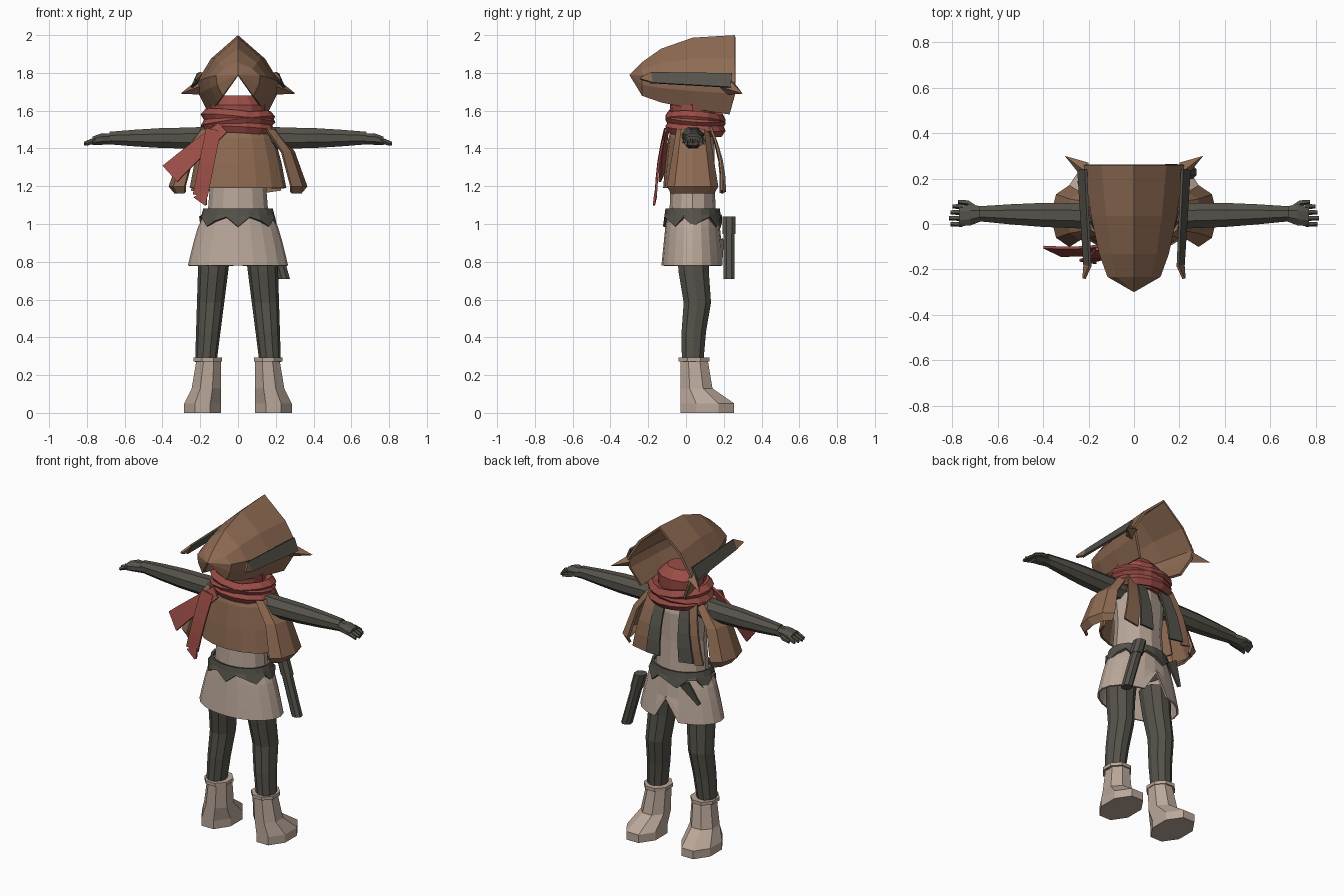
import bpy, bmesh
from math import sin, cos, pi, sqrt, radians
from mathutils import Vector

cube = bpy.data.objects.get("Cube")
if cube:
    bpy.data.objects.remove(cube)


def material(name, red, green, blue):
    mat = bpy.data.materials.new(name)
    mat.use_nodes = True
    color = (red, green, blue, 1)
    mat.diffuse_color = color
    mat.node_tree.nodes["Principled BSDF"].inputs["Base Color"].default_value = color
    return mat


BROWN = material("leather brown", .27, .145, .085)
BEIGE = material("linen beige", .49, .385, .32)
GREY = material("charcoal cloth", .09, .085, .068)
RED = material("scarf red", .33, .075, .062)
BODY_Y = .035
STEPS = (0, .25, .5, .75, 1)


def loft(name, mat, rows, closed=True, thickness=0, side=1, offset=0):
    """Bridge equal-length rows; closed rows get caps unless thickened. Side -1 mirrors."""
    bm = bmesh.new()
    grid = [[bm.verts.new((side * x, y, z)) for x, y, z in row] for row in rows]
    count = len(grid[0])
    for upper, lower in zip(grid, grid[1:]):
        for i in range(count if closed else count - 1):
            j = (i + 1) % count
            bm.faces.new((upper[i], upper[j], lower[j], lower[i]))
    if closed and not thickness:
        bm.faces.new(grid[0])
        bm.faces.new(grid[-1])
    bmesh.ops.remove_doubles(bm, verts=bm.verts, dist=.001)
    bmesh.ops.recalc_face_normals(bm, faces=bm.faces)
    mesh = bpy.data.meshes.new(name)
    bm.to_mesh(mesh)
    bm.free()
    mesh.materials.append(mat)
    part = bpy.data.objects.new(name, mesh)
    bpy.context.collection.objects.link(part)
    if thickness:
        solid = part.modifiers.new("thickness", "SOLIDIFY")
        solid.thickness, solid.offset = thickness, offset


def ring(z, rx, ry, cx=0, cy=BODY_Y, sides=12):
    angles = [2 * pi * i / sides for i in range(sides)]
    return [(cx + rx * cos(a), cy + ry * sin(a), z) for a in angles]


def half_ring(z, rx, ry, start, cx=0, cy=BODY_Y, segments=8):
    angles = [start + pi * i / segments for i in range(segments + 1)]
    return [(cx + rx * cos(a), cy + ry * sin(a), z) for a in angles]


def octagon(z, rx, ry, cx, cy):
    """Eight-sided outline with flat sides at exactly rx and ry."""
    grow = 1 / cos(pi / 8)
    angles = [pi * (i + .5) / 4 for i in range(8)]
    return [(cx + rx * grow * cos(a), cy + ry * grow * sin(a), z) for a in angles]


def upright(x, y, z, ry, rz, sides=8):
    """Ring facing along x, for arms and fingers."""
    angles = [2 * pi * (i + .5) / sides for i in range(sides)]
    return [(x, y + ry * cos(a), z + rz * sin(a)) for a in angles]


def ribbon(name, mat, start, end, widths, normal, bulge=0, side=1):
    """Cloth strip from start to end, its middle pushed out along the normal."""
    start, end, normal = Vector(start), Vector(end), Vector(normal)
    across = (end - start).cross(normal).normalized()
    rows = []
    for t in STEPS:
        middle = start.lerp(end, t) + normal * bulge * sin(pi * t)
        half = across * (widths[0] + (widths[1] - widths[0]) * t) / 2
        rows.append([middle - half, middle + half])
    loft(name, mat, rows, closed=False, thickness=.012, side=side)


# Hollow pointed hood, growing from the rear tip to the open face
hood = []
for t in (0, .12, .3, .6, 1):
    girth = t ** .3
    width, tip = .22 * girth, 1.79
    top, cheek = tip + .21 * (1 - (1 - t) ** 3), tip - .04 * t
    half = [(0, top), (.65 * width, (top + cheek) / 2), (width, cheek),
            (.95 * width, tip - .1 * girth), (.7 * width, tip - .21 * girth)]
    outline = [(-x, z) for x, z in half[:0:-1]] + half
    y = -.3 + .56 * t
    hood.append([(x, min(y, .23) if z < 1.6 else y, z) for x, z in outline])
loft("hood", BROWN, hood, closed=False, thickness=.015, offset=-1)

for side, label in ((1, "left_"), (-1, "right_")):
    # Hood side band, its rear point and the spike at its front
    outward = (.9, 0, .4)
    ribbon(label + "hood_band", GREY, (.205, -.19, 1.775), (.228, .24, 1.76),
           (.06, .08), outward, side=side)
    ribbon(label + "band_point", BROWN, (.205, -.18, 1.775), (.22, -.24, 1.77),
           (.06, .01), outward, side=side)
    spike_base = [(.2, .22 + .05 * cos(a), 1.73 + .045 * sin(a))
                  for a in (0, pi / 2, pi, -pi / 2)]
    loft(label + "hood_spike", BROWN, [spike_base, [(.305, .3, 1.69)] * 4], side=side)

    # Arm with a slight forearm swell, then the flattened hand
    arm = []
    for t in STEPS:
        radius = .066 - .03 * t + .012 * sin(pi * t) ** 2 * t
        arm.append(upright(.13 + .55 * t, BODY_Y + .01 * t, 1.455, radius, radius))
    loft(label + "arm", GREY, arm, side=side)
    loft(label + "hand", GREY, [upright(.67, .045, 1.45, .035, .032),
                                upright(.72, .04, 1.45, .05, .033),
                                upright(.77, .035, 1.44, .048, .025)], side=side)
    for finger in range(4):
        y = .026 * finger
        reach = .815 - .008 * abs(finger - 1)
        loft(f"{label}finger_{finger}", GREY,
             [upright(.755, y, 1.445, .013, .016, sides=5),
              upright(reach, y, 1.425, .01, .011, sides=5)], side=side)
    loft(label + "thumb", GREY, [upright(.69, .065, 1.45, .016, .016, sides=5),
                                 upright(.73, .093, 1.44, .014, .014, sides=5),
                                 upright(.775, .098, 1.43, .009, .01, sides=5)], side=side)

    # Leg, bent forward at the knee
    leg = []
    for t in STEPS:
        radius = .092 - .032 * t
        knee = .025 * sin(pi * t) ** 4
        leg.append(ring(.9 - .63 * t, radius * .95, radius, cx=.12 + .05 * t,
                        cy=BODY_Y + knee, sides=10))
    loft(label + "leg", GREY, leg, side=side)

    # Boot: sole, toe cap, instep and shaft, all sharing one heel line
    heel = -.03
    boot = []
    for z, width, toe in ((0, .195, .255), (.05, .195, .255), (.13, .155, .14), (.28, .13, .115)):
        boot.append(octagon(z, width / 2, (toe - heel) / 2, .09 + width / 2, (toe + heel) / 2))
    loft(label + "boot", BEIGE, boot, side=side)
    loft(label + "boot_cuff", BEIGE,
         [octagon(z, .075, .083, .16, .042) for z in (.272, .292)], side=side)

    # Shoulder flap hanging below the arm, tucked in at its hem
    flap = [half_ring(1.5 - .3 * t, .05 + .03 * t, .08 + .05 * t, -pi / 2,
                      cx=.15 + .13 * sqrt(t), segments=4) for t in (0, .4, 1)]
    flap.append(half_ring(1.165, .05, .11, -pi / 2, cx=.28, segments=4))
    loft(label + "shoulder_flap", BROWN, flap, closed=False, thickness=.015, side=side)

# Cape strips over the chest
for label, collar_x, hem_x, hem_width, mat in (
        ("left_outer", .13, .18, .1, BROWN), ("left_inner", .07, .08, .09, GREY),
        ("right_inner", -.09, -.14, .1, GREY), ("right_outer", -.14, -.22, .06, BROWN)):
    ribbon(label + "_front_strip", mat, (collar_x, .13, 1.51),
           (hem_x, .22 - abs(hem_x) / 6, 1.17), (.06, hem_width), (0, 1, 0), bulge=.02)

# Back cape
loft("back_cape", BROWN, [half_ring(1.52 - .33 * t, .14 + .11 * sqrt(t), .1 + .05 * sqrt(t), pi)
                          for t in (0, .2, .6, 1)], closed=False, thickness=.012)

# Torso
loft("torso", BEIGE, [ring(1, .165, .125), ring(1.25, .145, .115),
                      ring(1.42, .16, .115), ring(1.52, .11, .09)])

# Flared skirt with a notch cut up from the front hem
skirt = [ring(1.05 - .27 * t, .18 + .085 * t ** .7, .138 + .027 * t, sides=20) for t in STEPS]
front = 5
for row in skirt[-2:]:
    x, y, z = row[front]
    row[front] = (x, y, z + .13 * (row is skirt[-1]) + .08 * (row is skirt[-2]))
loft("skirt", BEIGE, skirt, thickness=.01, offset=-1)

# Belt with a frayed lower edge
frayed = [(x, y, z - .05 * (i % 3 == 0) - .02 * (i % 4 == 1))
          for i, (x, y, z) in enumerate(ring(1.035, .2, .15, sides=20))]
loft("belt", GREY, [ring(1.08, .177, .137, sides=20), ring(1.045, .187, .142, sides=20), frayed],
     thickness=.014)

# Torn patch and tilted holster on the skirt front
ribbon("skirt_patch", GREY, (-.12, .185, 1.03), (-.2, .155, .91), (.07, .02), (0, 1, 0))
holster_top, holster_end = Vector((.15, .228, 1.04)), Vector((.245, .228, .71))
for label, length, half in (("holster", 1, .03), ("holster_flap", .28, .035)):
    centres = [holster_top, holster_top.lerp(holster_end, length)]
    loft(label, GREY, [octagon(c.z, half, half, c.x, c.y) for c in centres])

# Neck wrap and scarf coils
loft("neck_wrap", RED, [ring(1.47, .16, .12), ring(1.56, .14, .115),
                        ring(1.63, .145, .12), ring(1.68, .09, .075)])
for label, height, tilt in (("upper", 1.56, 6), ("lower", 1.505, 3), ("crossing", 1.545, -7)):
    bpy.ops.mesh.primitive_torus_add(major_segments=14, minor_segments=5, major_radius=.165,
                                     minor_radius=.034, location=(0, .05, height),
                                     rotation=(radians(-4), radians(tilt), 0))
    coil = bpy.context.object
    coil.name = label + "_scarf_coil"
    coil.scale.y = .82
    coil.data.materials.append(RED)

# Scarf tails blown to one side
ribbon("upper_scarf_tail", RED, (-.08, -.1, 1.51), (-.36, -.12, 1.265), (.07, .12),
       (0, -.9, .4), bulge=.01)
ribbon("lower_scarf_tail", RED, (-.13, -.11, 1.5), (-.2, -.16, 1.15), (.08, .08),
       (0, -1, 0), bulge=.01)
ribbon("lower_tail_tip", RED, (-.2, -.16, 1.16), (-.17, -.17, 1.1), (.08, .01), (0, -1, 0))
